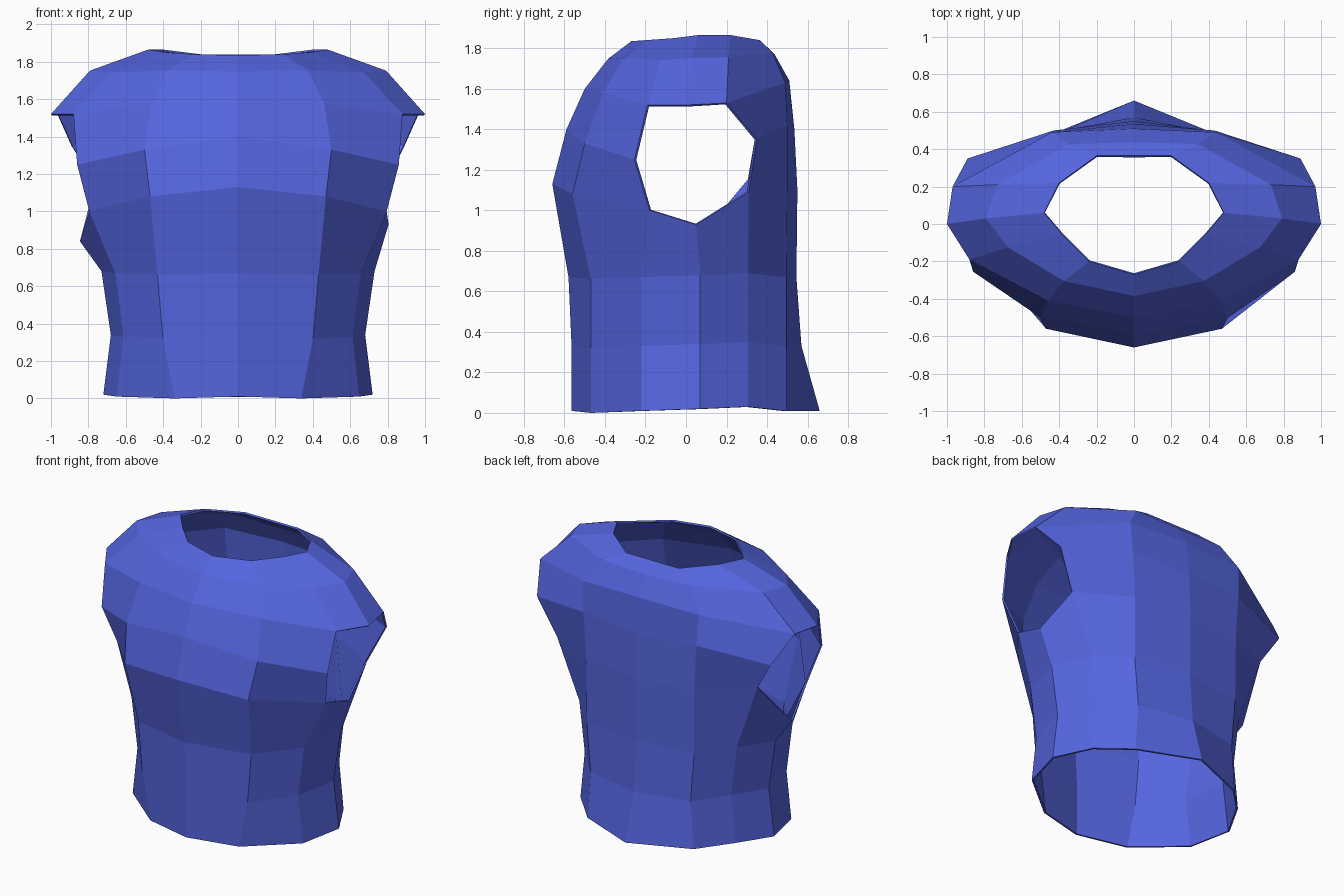
import bpy, bmesh

if "Cube" in bpy.data.objects:
    bpy.data.objects.remove(bpy.data.objects["Cube"])

# Half cross-sections run from front centre, round the right side, to back centre.
def waist_ring(width, front, back, z, front_ratio):
    xs = [0, front_ratio, 0.9, 1, 0.82, 0.56, 0]
    ys = [front, -0.47, -0.22, 0.07, 0.305, 0.495, back]
    lift = [0, -0.01, 0, 0.01, 0.02, 0, 0]
    return [(x * width, y, z + dz) for x, y, dz in zip(xs, ys, lift)]

hem = waist_ring(0.72, -0.565, 0.66, 0.01, 0.47)
hip = waist_ring(0.68, -0.565, 0.57, 0.33, 0.59)
waist = waist_ring(0.73, -0.58, 0.545, 0.67, 0.59)
armpit = [(0, -.66, 1.13), (.47, -.56, 1.08), (.795, -.18, 1.0), (.805, .05, .93),
          (.765, .31, 1.09), (.41, .50, 1.1), (0, .55, 1.1)]
chest = [(0, -.59, 1.4), (.5, -.5, 1.33), (.86, -.255, 1.25), None,
         (.89, .35, 1.35), (.43, .50, 1.42), (0, .535, 1.4)]
shoulder = [(0, -.5, 1.6), (.46, -.41, 1.58), (.88, -.19, 1.52), (1, 0, 1.52),
            (.97, .2, 1.53), (.44, .49, 1.63), (0, .51, 1.64)]
neck = [(0, -.27, 1.835), (.24, -.2, 1.84), (.38, -.06, 1.85), (.48, .06, 1.865),
        (.4, .22, 1.865), (.2, .365, 1.84), (0, .365, 1.84)]
# Yoke ring lies between shoulder and neck, slightly rounded outward
yoke = [((a[0] + b[0]) * .535, (a[1] + b[1]) / 2, (a[2] + b[2]) / 2 + .03 + .03 * a[0])
        for a, b in zip(shoulder, neck)]

def full_loop(half):
    left = [p and (-p[0], p[1], p[2]) for p in half[5:0:-1]]
    return half + left

rings = [full_loop(r) for r in (hem, hip, waist, armpit, chest, shoulder, yoke, neck)]
# The left armhole hangs a little lower
rings[3][9] = (-.845, .05, .84)
rings[3][8] = (-.765, .315, 1.15)

# Skin the rings, leaving the two armholes open
bm = bmesh.new()
grid = [[bm.verts.new(p) if p else None for p in ring] for ring in rings]
for low, high in zip(grid, grid[1:]):
    for i in range(12):
        j = (i + 1) % 12
        corners = [low[i], low[j], high[j], high[i]]
        if all(corners):
            bm.faces.new(corners)
bm.normal_update()
mesh = bpy.data.meshes.new("vest")
bm.to_mesh(mesh)
bm.free()
vest = bpy.data.objects.new("vest", mesh)
bpy.context.collection.objects.link(vest)

# Thin cloth thickness, inward
solid = vest.modifiers.new("thickness", 'SOLIDIFY')
solid.thickness = 0.012
solid.offset = -1

blue = bpy.data.materials.new("blue_cloth")
blue.diffuse_color = (0.09, 0.13, 0.74, 1)
blue.use_nodes = True
blue.node_tree.nodes["Principled BSDF"].inputs["Base Color"].default_value = blue.diffuse_color
mesh.materials.append(blue)
